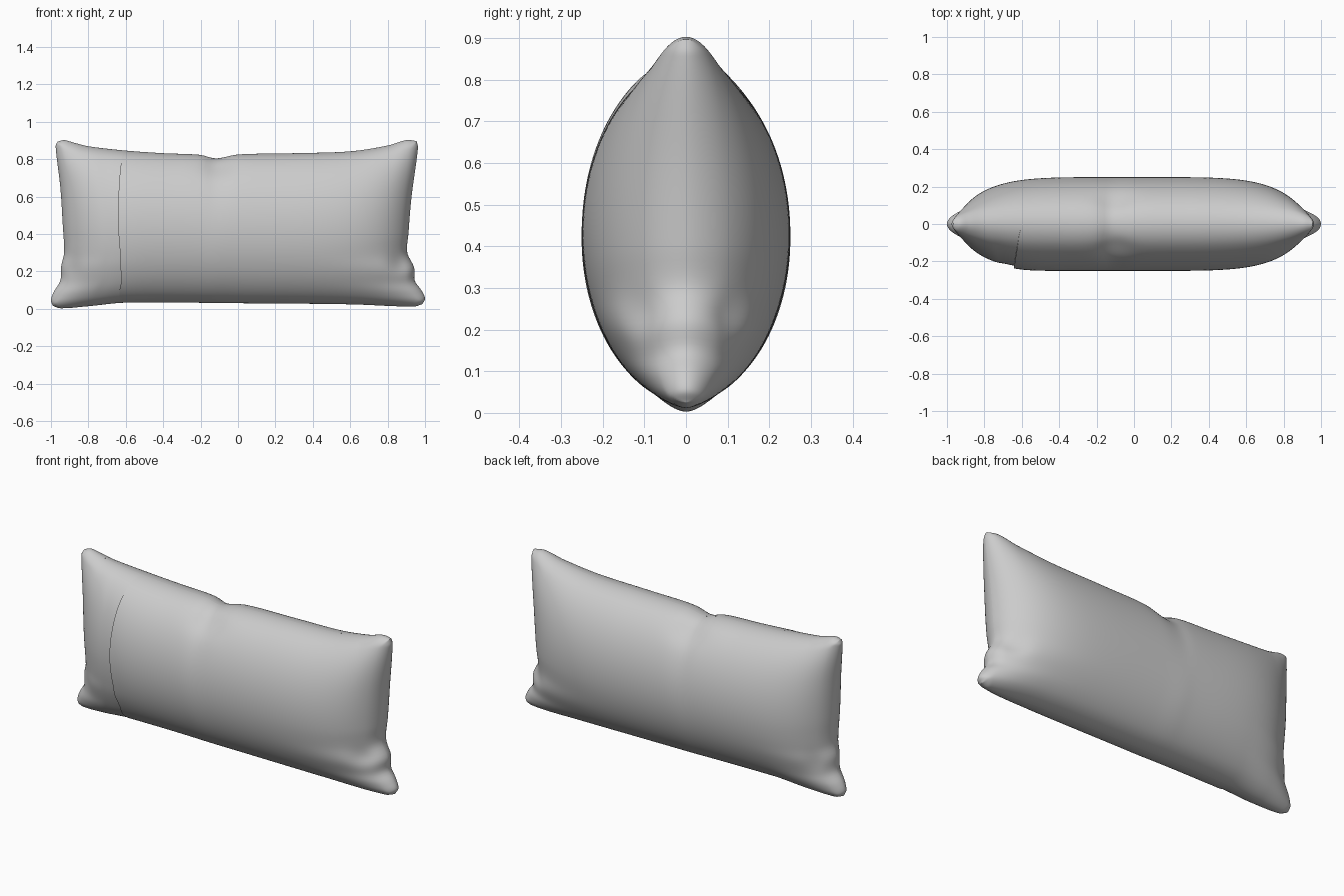
import bpy, math

if "Cube" in bpy.data.objects:
    bpy.data.objects.remove(bpy.data.objects["Cube"])

# Outline of the seam: (position along the edge, offset) for each side
TOP = [(-.965, .893), (-.93, .902), (-.88, .889), (-.8, .869), (-.6, .846), (-.4, .832), (-.2, .823),
       (-.12, .804), (0, .825), (.3, .832), (.6, .842), (.8, .873), (.9, .902), (.955, .897)]
BOTTOM = [(-.99, .016), (-.95, .003), (-.8, .014), (-.6, .033), (0, .03), (.6, .024), (.94, .012), (.985, .025)]
LEFT = [(.016, -.99), (.045, -1.0), (.09, -.985), (.15, -.95), (.23, -.945), (.3, -.93), (.45, -.937),
        (.65, -.95), (.87, -.975), (.893, -.965)]
RIGHT = [(.025, .985), (.055, 1.0), (.1, .98), (.15, .945), (.22, .942), (.3, .905), (.4, .911),
         (.6, .928), (.86, .962), (.897, .955)]


def curve(pts, s):
    """Smooth interpolation along a list of points, s in 0..1."""
    t = pts[0][0] + s * (pts[-1][0] - pts[0][0])
    n = len(pts)
    slope = lambda k: ((pts[min(k + 1, n - 1)][1] - pts[max(k - 1, 0)][1]) /
                       (pts[min(k + 1, n - 1)][0] - pts[max(k - 1, 0)][0]))
    i = 0
    while i < n - 2 and t > pts[i + 1][0]:
        i += 1
    (a, p), (b, q) = pts[i], pts[i + 1]
    h = b - a
    w = (t - a) / h
    val = ((2 * w**3 - 3 * w**2 + 1) * p + (w**3 - 2 * w**2 + w) * h * slope(i)
           + (3 * w**2 - 2 * w**3) * q + (w**3 - w**2) * h * slope(i + 1))
    return t, val


def outline(u, v):
    """Blend the four edges into one sheet (x, z)."""
    s, t = (u + 1) / 2, (v + 1) / 2
    bx, bz = curve(BOTTOM, s)
    tx, tz = curve(TOP, s)
    lz, lx = curve(LEFT, t)
    rz, rx = curve(RIGHT, t)

    def mix(b, tp, l, r, c00, c10, c01, c11):
        return ((1 - t) * b + t * tp + (1 - s) * l + s * r
                - (1 - s) * (1 - t) * c00 - s * (1 - t) * c10 - (1 - s) * t * c01 - s * t * c11)
    x = mix(bx, tx, lx, rx, BOTTOM[0][0], BOTTOM[-1][0], TOP[0][0], TOP[-1][0])
    z = mix(bz, tz, lz, rz, BOTTOM[0][1], BOTTOM[-1][1], TOP[0][1], TOP[-1][1])
    return x, z


def gauss(x, z, cx, cz, rx, rz):
    return math.exp(-((x - cx) / rx)**2 - ((z - cz) / rz)**2)


def thickness(u, v, x, z):
    """Stuffed bulge plus a small rounded rim beside the seam."""
    f = max(0, 1 - abs(u)**5)**.6
    g = max(0, 1 - v * v)**.53
    d = min((1 - abs(u)) * .95, (1 - abs(v)) * .42)
    rim = .036 * math.sqrt(max(0, 1 - (1 - min(d / .045, 1))**2))
    full = .248 * f * g
    # pinched creases at the top edge and lower corners
    dent = .16 * gauss(x, z, -.1, .78, .09, .06) + .2 * gauss(x, z, .88, .24, .06, .05)
    dent += .12 * gauss(x, z, -.9, .22, .05, .06)
    return math.hypot(full * (1 - dent), rim), g


def panel(name, side, left, right, nu, nv=72, lift=lambda du: 0, lip=False):
    verts, faces = [], []
    cols = nu + 1 + (1 if lip else 0)
    for j in range(nv + 1):
        v = math.sin((j / nv - .5) * math.pi)
        a0, a1 = math.asin(left(v)), math.asin(right(v))
        for c in range(cols):
            i = max(0, c - 1) if lip else c
            u = math.sin(a0 + (a1 - a0) * i / nu)
            x, z = outline(u, v)
            y, g = thickness(u, v, x, z)
            y += g * (-.008 if lip and c == 0 else lift(u - left(v)))
            verts.append((x, side * y, z))
    for j in range(nv):
        for i in range(cols - 1):
            k = j * cols + i
            f = (k, k + 1, k + cols + 1, k + cols)
            faces.append(f if side < 0 else f[::-1])
    me = bpy.data.meshes.new(name)
    me.from_pydata(verts, [], faces)
    ob = bpy.data.objects.new(name, me)
    bpy.context.collection.objects.link(ob)
    bpy.ops.object.select_all(action='DESELECT')
    ob.select_set(True)
    bpy.context.view_layer.objects.active = ob
    bpy.ops.object.shade_smooth_by_angle(angle=math.radians(50))
    return ob


def opening(v):
    """Curved line of the envelope opening."""
    return -.68 + .055 * v * v


# Back of the pillow
panel("back_panel", 1, lambda v: -1, lambda v: 1, 120)
# Main front cover, with a raised lip at the opening
panel("front_panel", -1, opening, lambda v: 1, 96,
      lift=lambda du: .009 * math.exp(-(du / .2)**2), lip=True)
# Narrow left strip tucked under the front cover
panel("tucked_strip", -1, lambda v: -1, lambda v: opening(v) + .06, 44,
      lift=lambda du: -.006 / (1 + math.exp(-(du - .24) / .012)))
